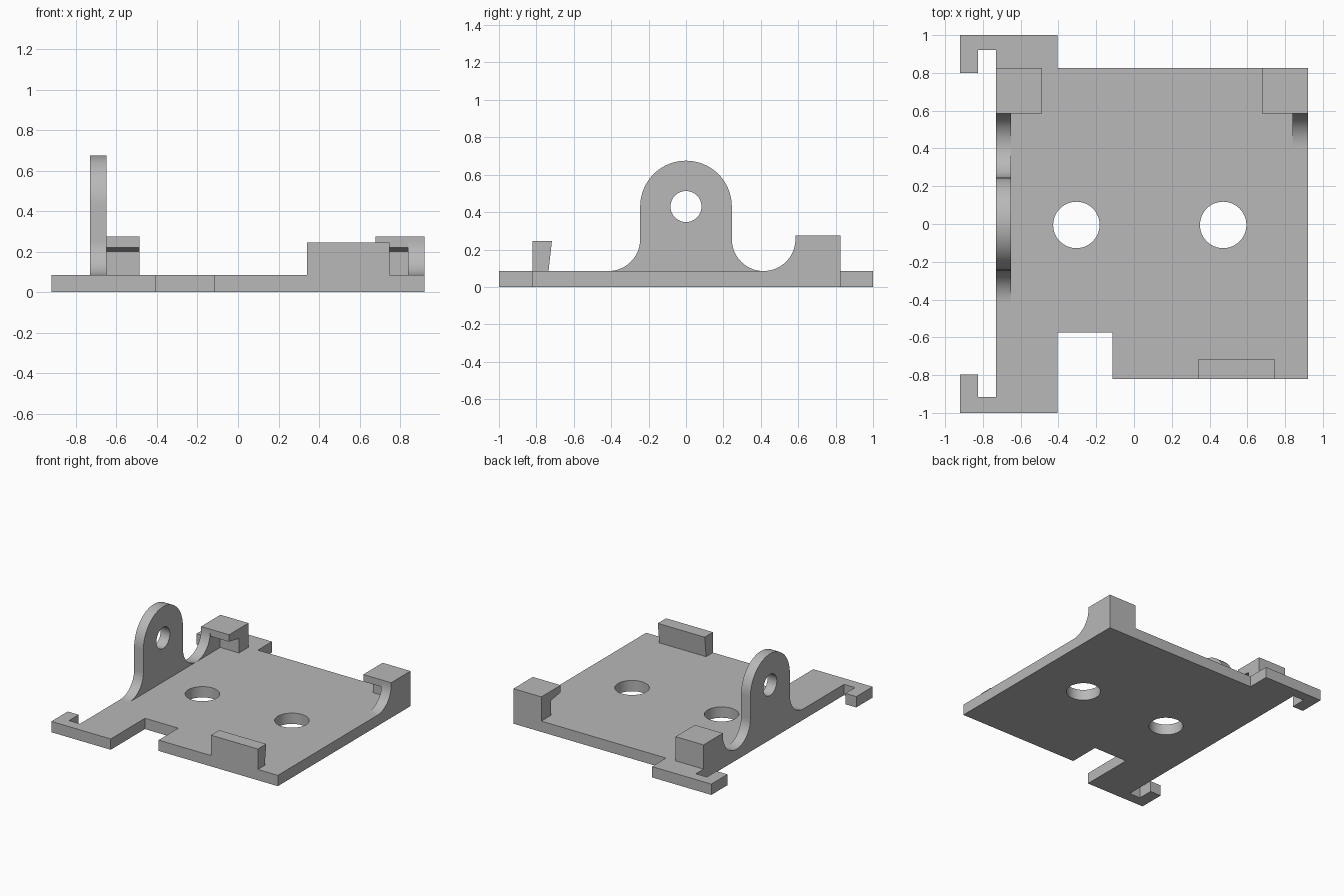
import bpy, bmesh
from math import sin, cos, radians
from mathutils import Matrix

cube = bpy.data.objects.get("Cube")
if cube:
    bpy.data.objects.remove(cube, do_unlink=True)

grey = bpy.data.materials.new("plain grey")
grey.use_nodes = True
COLOUR = (0.48, 0.48, 0.48, 1)
grey.diffuse_color = COLOUR
grey.node_tree.nodes["Principled BSDF"].inputs["Base Color"].default_value = COLOUR


def arc(cx, cy, r, start, end, steps=16):
    """Points along an arc, angles in degrees."""
    angles = [radians(start + (end - start) * i / steps) for i in range(steps + 1)]
    return [(cx + r * cos(a), cy + r * sin(a)) for a in angles]


def circle(cx, cy, r):
    return arc(cx, cy, r, 0, 360, 48)[:-1]


def extrude(name, loops, low, high, along_x=False):
    """Solid from an outline and holes, extruded along z, or along x from a y-z profile."""
    curve = bpy.data.curves.new(name, "CURVE")
    curve.dimensions = "2D"
    curve.fill_mode = "BOTH"
    curve.extrude = (high - low) / 2
    for loop in loops:
        spline = curve.splines.new("POLY")
        spline.points.add(len(loop) - 1)
        for point, (u, v) in zip(spline.points, loop):
            point.co = (u, v, 0, 1)
        spline.use_cyclic_u = True
    source = bpy.data.objects.new(name + " outline", curve)
    bpy.context.collection.objects.link(source)
    graph = bpy.context.evaluated_depsgraph_get()
    mesh = bpy.data.meshes.new_from_object(source.evaluated_get(graph))
    bpy.data.objects.remove(source, do_unlink=True)
    bpy.data.curves.remove(curve)

    # Weld the caps to the walls and move the solid into place
    place = Matrix.Translation((0, 0, (low + high) / 2))
    if along_x:
        place = Matrix(((0, 0, 1, 0), (1, 0, 0, 0), (0, 1, 0, 0), (0, 0, 0, 1))) @ place
    bm = bmesh.new()
    bm.from_mesh(mesh)
    bm.transform(place)
    bmesh.ops.remove_doubles(bm, verts=bm.verts, dist=0.0001)
    bmesh.ops.recalc_face_normals(bm, faces=bm.faces)
    bm.to_mesh(mesh)
    bm.free()
    mesh.materials.clear()
    mesh.materials.append(grey)
    obj = bpy.data.objects.new(name, mesh)
    bpy.context.collection.objects.link(obj)
    bpy.ops.object.select_all(action="DESELECT")
    obj.select_set(True)
    bpy.context.view_layer.objects.active = obj
    bpy.ops.object.shade_smooth_by_angle(angle=radians(30))
    return obj


T = 0.085            # plate thickness
BACK = 0.825         # back edge of the plate
LIP = 0.585          # front of the corner posts
TOP = 0.275          # height of the corner posts
R = 0.17             # fillet radius
LEFT, RIGHT = -0.73, 0.92

# Base plate with two hooked tabs, a front notch and two round holes
plate = [
    (-0.92, 1), (-0.405, 1), (-0.405, BACK), (RIGHT, BACK),
    (RIGHT, -0.82), (-0.115, -0.82), (-0.115, -0.575), (-0.405, -0.575),
    (-0.405, -1), (-0.92, -1), (-0.92, -0.797), (-0.825, -0.797),
    (-0.825, -0.917), (LEFT, -0.917), (LEFT, 0.92), (-0.825, 0.92),
    (-0.825, 0.8), (-0.92, 0.8),
]
extrude("base plate", [plate, circle(-0.305, -0.005, 0.123), circle(0.472, -0.005, 0.123)], 0, T)

# Upright lug, filleted into the plate and the back corner
lug = (arc(-0.415, T + R, R, -90, 0)
       + arc(0, 0.43, 0.245, 180, 0, 32)
       + arc(0.415, T + R, R, 180, 360, 32)
       + [(LIP, TOP), (BACK, TOP), (BACK, T)])
lug.insert(-1, (BACK, 0.18))
extrude("pivot lug", [lug, circle(0, 0.43, 0.083)], LEFT, LEFT + 0.08, True)

# Filleted rib beside the right-hand corner post
rib = arc(0.415, T + R, R, 270, 360) + [(LIP, TOP), (BACK, TOP), (BACK, T)]
extrude("corner rib", [rib], RIGHT - 0.08, RIGHT, True)

# Corner posts with an overhanging lip
post = [(BACK, T), (BACK, TOP), (LIP, TOP), (LIP, 0.22), (0.708, 0.2), (0.708, T)]
extrude("corner post near lug", [post], LEFT + 0.08, -0.487, True)
extrude("corner post near rib", [post], 0.678, RIGHT - 0.08, True)

# Slanted clip on the front edge
clip = [(-0.82, T), (-0.735, T), (-0.717, 0.245), (-0.82, 0.245)]
extrude("front clip", [clip], 0.34, 0.747, True)
